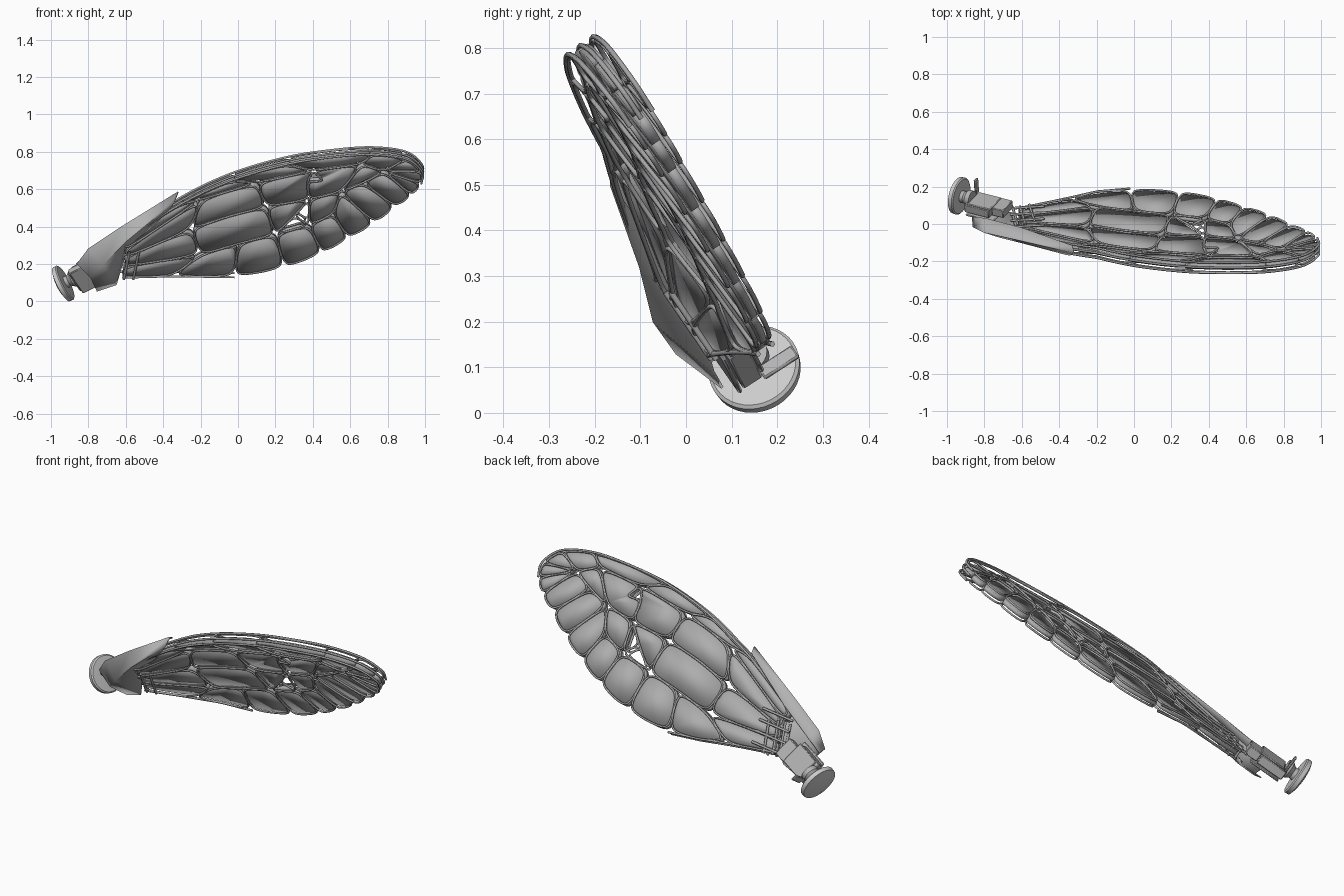
import bpy, bmesh, math
from mathutils import Vector, Matrix

if "Cube" in bpy.data.objects:
    bpy.data.objects.remove(bpy.data.objects["Cube"])

NORMAL = Vector((0, .82, .57))

def material(name, v):
    m = bpy.data.materials.new(name)
    m.diffuse_color = (v, v, v, 1)
    m.use_nodes = True
    m.node_tree.nodes["Principled BSDF"].inputs["Base Color"].default_value = m.diffuse_color
    return m

FILM = material("grey_film", .42)
VEIN = material("grey_vein", .38)
METAL = material("grey_metal", .45)

def chain(prefix, *pts):
    return {f"{prefix}{i}": Vector(p) for i, p in enumerate(pts)}

# Vein junctions in the front view (x, z)
N = {}
N |= chain("L", (-.62, .33), (-.32, .53), (-.05, .66), (.25, .75), (.5, .79), (.72, .805), (.9, .78), (.985, .71))
N |= chain("T", (-.62, .14), (-.35, .145), (-.02, .14), (.25, .19), (.45, .27), (.59, .35), (.73, .43), (.84, .52), (.93, .58), (.98, .645))
N |= chain("A", (-.6, .29), (-.2, .56), (.1, .65), (.4, .715), (.66, .75), (.78, .71))
N |= chain("B", (-.6, .25), (-.25, .4), (-.05, .47), (.15, .52), (.38, .56), (.55, .6), (.67, .65))
N |= chain("C", (-.6, .2), (-.2, .26), (0, .32), (.2, .37), (.38, .42), (.51, .48))
N |= chain("H", (.3, .47), (.46, .66), (.37, .655))

def lift(p, layer):
    """Front-view point onto the tilted wing; layer -1 front, 0 middle, 1 back."""
    x, z = p
    y = .272 + .077 * x - .69 * z - .06 * min(1, max(0, -x - .2) / .4)
    lead = min(1, max(0, (.2 - y) / .4))
    return Vector((x, y, z)) + NORMAL * layer * (.018 + .016 * lead)

def rounded(pts, times=3):
    """Cut the corners of a closed loop."""
    for k in range(times):
        r = .17 if k == 0 else .25
        out = []
        for i, p in enumerate(pts):
            q = pts[(i + 1) % len(pts)]
            out += [p.lerp(q, r), p.lerp(q, 1 - r)]
        pts = out
    return pts

def tubes(name, paths, radius, closed):
    cu = bpy.data.curves.new(name, 'CURVE')
    cu.dimensions = '3D'
    cu.bevel_depth = radius
    cu.bevel_resolution = 1
    cu.use_fill_caps = True
    cu.materials.append(VEIN)
    for path in paths:
        s = cu.splines.new('POLY')
        s.points.add(len(path) - 1)
        for pt, co in zip(s.points, path):
            pt.co = (*co, 1)
        s.use_cyclic_u = closed
    ob = bpy.data.objects.new(name, cu)
    bpy.context.collection.objects.link(ob)
    return ob

def finish(name, bm, angle=35, mat=None):
    bmesh.ops.recalc_face_normals(bm, faces=bm.faces)
    me = bpy.data.meshes.new(name)
    bm.to_mesh(me)
    bm.free()
    if mat:
        me.materials.append(mat)
    ob = bpy.data.objects.new(name, me)
    bpy.context.collection.objects.link(ob)
    bpy.ops.object.select_all(action='DESELECT')
    ob.select_set(True)
    bpy.context.view_layer.objects.active = ob
    if angle >= 180:
        bpy.ops.object.shade_smooth()
    else:
        bpy.ops.object.shade_smooth_by_angle(angle=math.radians(angle))
    return ob

# Wing cells; a leading "-" marks an open cell
CELLS = """L0L1A1A0 L1L2A2A1 L2L3A3A2 L3L4L5A4A3 L5L6A5A4 L6L7A5
A0A1B1B0 A1A2B3B2B1 A2A3H2B4B3 A3A4B5B4H2H1 -A3H1H2 A4A5B6B5
B0B1C1C0 B1B2B3C3C2C1 B3B4H0C3 -H0B4C4 -H0C4C3 B4B5C5C4
C0C1T1T0 C1C2T2T1 C2C3T3T2 C3C4T4T3 C4C5T5T4 C5B5T6T5 B5B6T7T6 B6A5T8T7 A5T9T8 A5L7T9""".split()

# Membranes (thin pillowy slabs) and the doubled vein loops around each cell
front, back = [], []
bm = bmesh.new()
for cell in CELLS:
    names = cell.lstrip("-")
    pts = [N[names[i:i + 2]] for i in range(0, len(names), 2)]
    mid = sum(pts, Vector((0, 0))) / len(pts)
    loop = rounded([mid + (p - mid) * .985 for p in pts])
    front.append([lift(p, -.9) for p in loop])
    back.append([lift(p, .9) for p in loop])
    if cell[0] == "-":
        continue
    a, b = [[bm.verts.new(lift(mid + (p - mid) * 1.02, k)) for p in rounded(pts, 2)] for k in (-.4, .4)]
    bm.faces.new(a)
    bm.faces.new(b[::-1])
    for i in range(len(a)):
        j = (i + 1) % len(a)
        bm.faces.new((a[i], b[i], b[j], a[j]))
finish("wing_membranes", bm, 180, FILM)
tubes("front_veins", front, .0055, True)
tubes("back_veins", back, .0055, True)

# Leading edge rails, three layers deep
def smooth_path(keys, steps=8):
    p = [N[k] for k in keys]
    p = [2 * p[0] - p[1]] + p + [2 * p[-1] - p[-2]]
    out = []
    for a, b, c, d in zip(p, p[1:], p[2:], p[3:]):
        for s in range(steps):
            t = s / steps
            out.append(.5 * (2 * b + (c - a) * t + (2 * a - 5 * b + 4 * c - d) * t * t
                             + (3 * b - a - 3 * c + d) * t ** 3))
    return out + [p[-2]]

lead = smooth_path([f"L{i}" for i in range(8)] + ["T9"])
tubes("leading_rails", [[lift(p, k) for p in lead] for k in (-1, 0, 1)], .006, False)

# Trailing rails near the root
trail = smooth_path(["T0", "T1", "T2"])
tubes("trailing_rails", [[lift(p, k) for p in trail] for k in (-1, 1)], .006, False)

# Cross bars tying the veins together at the root
bars = []
for x in (-.65, -.61, -.56):
    for k in (-1, 1):
        bars.append([lift((x, .13), k), lift((x + .03, .28), k)])
for z in (.14, .19, .24, .29):
    bars.append([lift((-.66, z), 1), lift((-.48, z + .03), 1)])
    bars.append([lift((-.61, z), -1), lift((-.61, z), 1)])
tubes("root_lattice", bars, .007, False)

# Leading edge sheath: lower front edge, front bend, ridge, back lip
stations = [
    [(-.755, .08, .055), (-.79, -.02, .13), (-.86, -.015, .20), (-.865, .04, .20)],
    [(-.65, .06, .09), (-.72, -.07, .20), (-.80, -.045, .28), (-.79, .03, .26)],
    [(-.60, .01, .26), (-.60, -.10, .32), (-.62, -.085, .40), (-.60, -.02, .38)],
    [(-.36, -.165, .50), (-.34, -.165, .53), (-.32, -.155, .585), (-.33, -.115, .565)],
]
bm = bmesh.new()
rows = [[bm.verts.new(p) for p in s] for s in stations]
for a, b in zip(rows, rows[1:]):
    for i in range(3):
        bm.faces.new((a[i], a[i + 1], b[i + 1], b[i]))
sheath = finish("leading_sheath", bm, 70, METAL)
mod = sheath.modifiers.new("thickness", 'SOLIDIFY')
mod.thickness = .006
mod.offset = 0

# Hinge parts share one axis running from the disc into the wing
AXIS = Vector((.87, -.22, .44)).normalized()
SIDE = NORMAL.cross(AXIS).normalized()
FLAT = AXIS.cross(SIDE)
HUB = Vector((-.93, .15, .098))

def frame(along, side=0, flat=0):
    m = Matrix((SIDE, FLAT, AXIS)).transposed().to_4x4()
    m.translation = HUB + AXIS * along + SIDE * side + FLAT * flat
    return m

def turned(name, profile, seg=40, mat=None):
    bm = bmesh.new()
    rings = [[bm.verts.new(frame(0) @ Vector((r * math.cos(a), r * math.sin(a), h)))
              for a in (2 * math.pi * i / seg for i in range(seg))] for r, h in profile]
    for a, b in zip(rings, rings[1:]):
        for i in range(seg):
            j = (i + 1) % seg
            bm.faces.new((a[i], a[j], b[j], b[i]))
    bm.faces.new(rings[0])
    bm.faces.new(rings[-1])
    return finish(name, bm, 35, mat)

def block(name, size, along, side=0, flat=0):
    bm = bmesh.new()
    bmesh.ops.create_cube(bm, size=1, matrix=frame(along, side, flat) @ Matrix.Diagonal((*size, 1)))
    ob = finish(name, bm, 30, METAL)
    b = ob.modifiers.new("edge", 'BEVEL')
    b.width = .004
    return ob

turned("hinge_disc", [(.03, -.034), (.07, -.028), (.1, -.018), (.102, .004), (.095, .01), (.035, .012)])
turned("hinge_neck", [(.035, .0), (.03, .03), (.045, .05), (.045, .075)], 24, METAL)
block("neck_block", (.13, .05, .15), .135, 0, -.025)
block("neck_cheek_front", (.15, .01, .17), .155, 0, -.06)
block("neck_cheek_back", (.13, .01, .14), .15, .0, .005)
block("hinge_fin", (.035, .09, .012), .07, .06, .045)
block("root_block", (.11, .05, .07), .25, .015, -.02)
